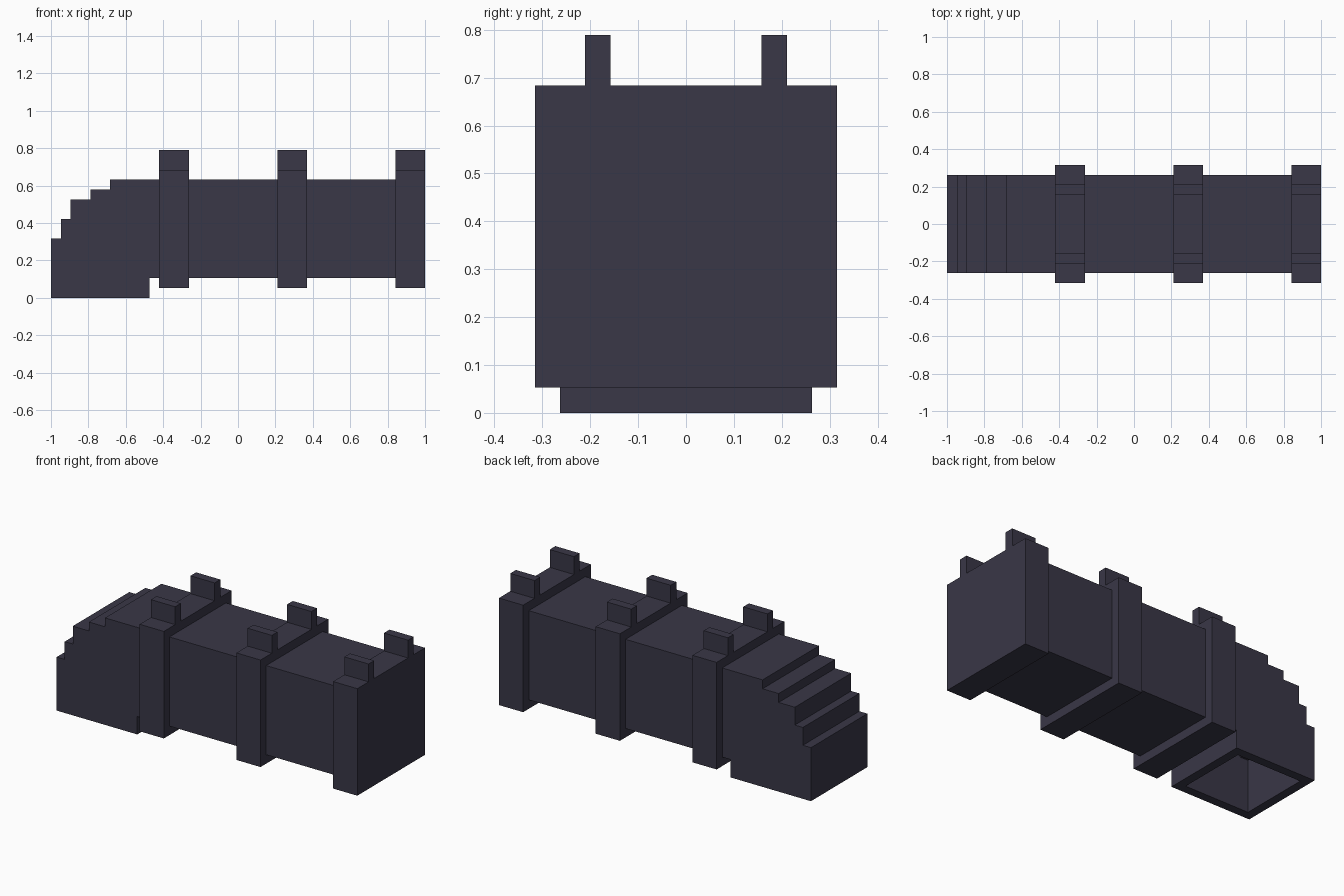
import bpy
import bmesh

if "Cube" in bpy.data.objects:
    bpy.data.objects.remove(bpy.data.objects["Cube"])

U = 1 / 19  # block size: the model is 38 blocks long

mat = bpy.data.materials.new("dark slate")
mat.diffuse_color = (0.041, 0.038, 0.063, 1)
mat.use_nodes = True
mat.node_tree.nodes["Principled BSDF"].inputs["Base Color"].default_value = mat.diffuse_color


def extrude_profile(name, pts, y0, y1):
    """Extrude an x-z outline (in blocks) from y0 to y1."""
    bm = bmesh.new()
    face = bm.faces.new([bm.verts.new(((x - 19) * U, y0 * U, z * U)) for x, z in pts])
    res = bmesh.ops.extrude_face_region(bm, geom=[face])
    verts = [v for v in res["geom"] if isinstance(v, bmesh.types.BMVert)]
    bmesh.ops.translate(bm, verts=verts, vec=(0, (y1 - y0) * U, 0))
    bmesh.ops.recalc_face_normals(bm, faces=bm.faces)
    mesh = bpy.data.meshes.new(name)
    bm.to_mesh(mesh)
    bm.free()
    mesh.materials.append(mat)
    obj = bpy.data.objects.new(name, mesh)
    bpy.context.collection.objects.link(obj)
    return obj


def box(name, x0, x1, y0, y1, z0, z1):
    return extrude_profile(name, [(x0, z0), (x1, z0), (x1, z1), (x0, z1)], y0, y1)


# Pipe with a stepped elbow turning down at the left end
pipe = extrude_profile("pipe", [
    (0, 0), (10, 0), (10, 2), (37, 2), (37, 12), (6, 12), (6, 11),
    (4, 11), (4, 10), (2, 10), (2, 8), (1, 8), (1, 6), (0, 6)], -5, 5)

# Open mouth under the elbow, with walls one block thick
cutter = extrude_profile("mouth_cutter", [
    (1, -1), (9, -1), (9, 11), (7, 11), (7, 10), (5, 10), (5, 9),
    (3, 9), (3, 7), (2, 7), (2, 5.9), (1, 5.9)], -4, 4)
cutter.hide_render = True
cutter.hide_viewport = True
cut = pipe.modifiers.new("mouth", 'BOOLEAN')
cut.operation = 'DIFFERENCE'
cut.solver = 'EXACT'
cut.object = cutter

# Three collars, each with a pair of upright lugs
for i, x in enumerate((11, 23, 35), 1):
    box(f"collar_{i}", x, x + 3, -6, 6, 1, 13)
    box(f"front_lug_{i}", x, x + 3, -4, -3, 13, 15)
    box(f"back_lug_{i}", x, x + 3, 3, 4, 13, 15)
